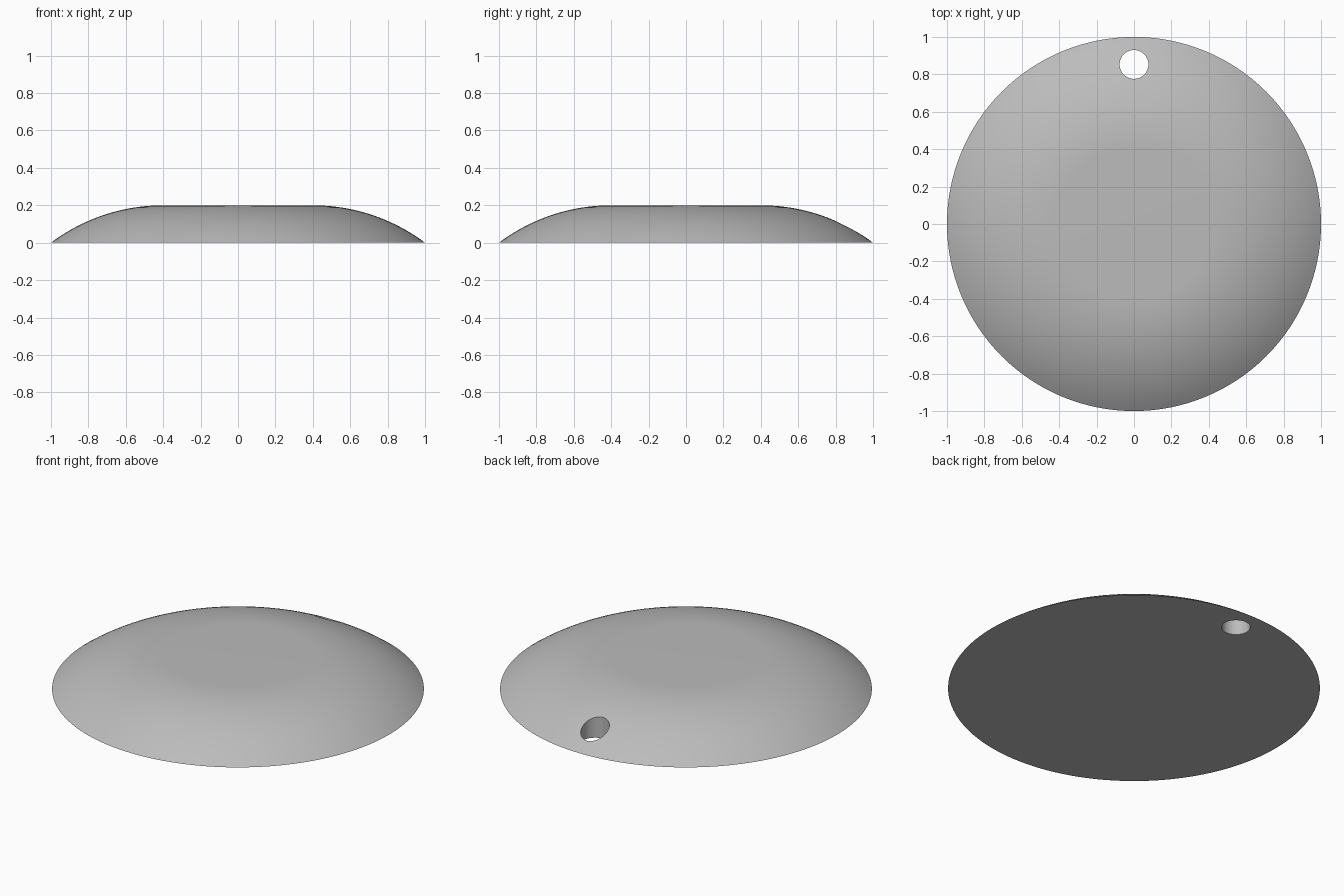
import bpy, bmesh
from math import sin, cos, asin, tau

if "Cube" in bpy.data.objects:
    bpy.data.objects.remove(bpy.data.objects["Cube"])

HEIGHT, FLAT_RADIUS, ARC_RADIUS = 0.2, 0.4, 1.0
SEGMENTS, ARC_STEPS = 128, 20
HOLE_Y, HOLE_RADIUS = 0.853, 0.077

grey = bpy.data.materials.new("plain grey")
grey.use_nodes = True
colour = (0.5, 0.5, 0.5, 1)
grey.diffuse_color = colour
grey.node_tree.nodes["Principled BSDF"].inputs["Base Color"].default_value = colour

# Disc: rings along an arc that leaves the flat top tangentially and ends at the rim
bm = bmesh.new()
sweep = asin((1 - FLAT_RADIUS) / ARC_RADIUS)
rings = []
for i in range(ARC_STEPS + 1):
    a = sweep * i / ARC_STEPS
    r = FLAT_RADIUS + ARC_RADIUS * sin(a)
    z = HEIGHT - ARC_RADIUS * (1 - cos(a))
    rings.append([bm.verts.new((r * cos(tau * s / SEGMENTS), r * sin(tau * s / SEGMENTS), z))
                  for s in range(SEGMENTS)])
for inner, outer in zip(rings, rings[1:]):
    for s in range(SEGMENTS):
        t = (s + 1) % SEGMENTS
        bm.faces.new((inner[s], outer[s], outer[t], inner[t]))
bm.faces.new(rings[0])
bm.faces.new(rings[-1][::-1])
bmesh.ops.recalc_face_normals(bm, faces=bm.faces)
mesh = bpy.data.meshes.new("domed_disc")
bm.to_mesh(mesh)
bm.free()
mesh.materials.append(grey)
disc = bpy.data.objects.new("domed_disc", mesh)
bpy.context.collection.objects.link(disc)

# Hanging hole near the back rim
bpy.ops.mesh.primitive_cylinder_add(vertices=64, radius=HOLE_RADIUS, depth=1,
                                    location=(0, HOLE_Y, 0))
cutter = bpy.context.object
cutter.name = "hole_cutter"
cutter.hide_render = True
cutter.data.materials.append(grey)

bpy.ops.object.select_all(action='DESELECT')
disc.select_set(True)
bpy.context.view_layer.objects.active = disc
cut = disc.modifiers.new("hole", 'BOOLEAN')
cut.operation = 'DIFFERENCE'
cut.solver = 'EXACT'
cut.object = cutter
bpy.ops.object.modifier_apply(modifier=cut.name)
bpy.data.objects.remove(cutter)

# Smooth dome with crisp rim and hole edges
bpy.ops.object.shade_smooth_by_angle(angle=0.5)
